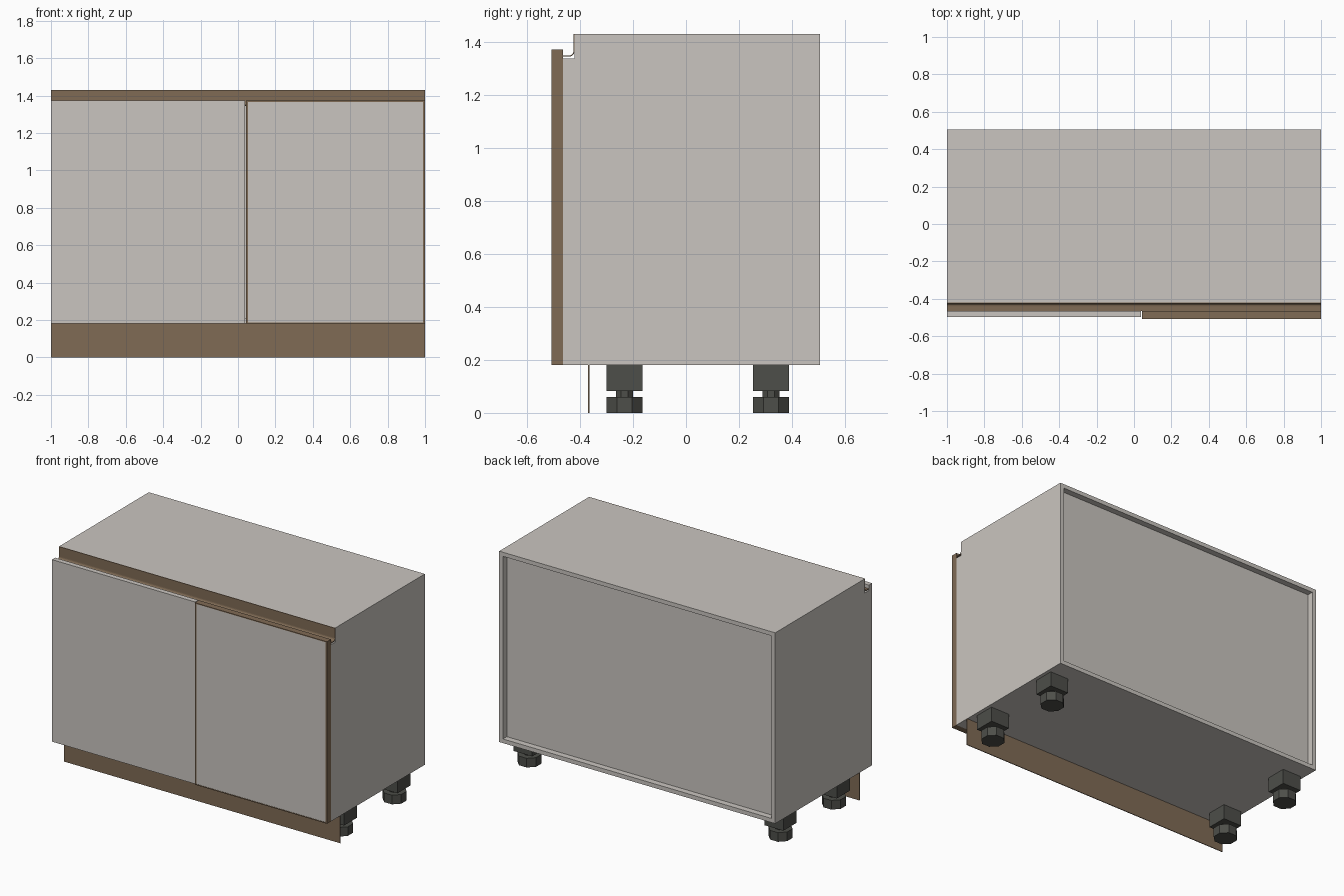
import bpy, bmesh, math
from mathutils import Matrix

if "Cube" in bpy.data.objects:
    bpy.data.objects.remove(bpy.data.objects["Cube"])


def material(name, rgb):
    m = bpy.data.materials.new(name)
    m.diffuse_color = (*rgb, 1)
    m.use_nodes = True
    m.node_tree.nodes["Principled BSDF"].inputs["Base Color"].default_value = m.diffuse_color
    return m


GREY = material("warm_grey_board", (0.59, 0.56, 0.525))
BROWN = material("bronze_brown", (0.216, 0.147, 0.091))
DARK = material("dark_foot_plastic", (0.075, 0.077, 0.067))


def finish(name, bm, mat):
    bmesh.ops.recalc_face_normals(bm, faces=bm.faces)
    me = bpy.data.meshes.new(name)
    bm.to_mesh(me)
    bm.free()
    me.materials.append(mat)
    ob = bpy.data.objects.new(name, me)
    bpy.context.collection.objects.link(ob)
    return ob


def add_box(bm, x, y, z):
    size = Matrix.Diagonal((x[1] - x[0], y[1] - y[0], z[1] - z[0], 1))
    mid = Matrix.Translation((sum(x) / 2, sum(y) / 2, sum(z) / 2))
    bmesh.ops.create_cube(bm, size=1, matrix=mid @ size)


def box(name, x, y, z, mat):
    bm = bmesh.new()
    add_box(bm, x, y, z)
    return finish(name, bm, mat)


def extrude_x(name, outline, x, mat):
    """Extrude a closed (y, z) outline along x."""
    bm = bmesh.new()
    face = bm.faces.new([bm.verts.new((x[0], y, z)) for y, z in outline])
    new = bmesh.ops.extrude_face_region(bm, geom=[face])["geom"]
    verts = [g for g in new if isinstance(g, bmesh.types.BMVert)]
    bmesh.ops.translate(bm, vec=(x[1] - x[0], 0, 0), verts=verts)
    return finish(name, bm, mat)


FRONT, BACK = -0.465, 0.505    # carcass depth
BASE, TOP = 0.18, 1.43         # carcass height
T = 0.027                      # board thickness
NOTCH_Y, NOTCH_Z = -0.421, 1.337
DOOR_TOP = 1.372

# Side panels with a notch for the handle channel
side = [(FRONT, BASE), (BACK, BASE), (BACK, TOP - T), (NOTCH_Y, TOP - T),
        (NOTCH_Y, NOTCH_Z), (FRONT, NOTCH_Z)]
extrude_x("left_side_panel", side, (-1, -1 + T), GREY)
extrude_x("right_side_panel", side, (1 - T, 1), GREY)

# Top, bottom and recessed back
box("top_panel", (-1, 1), (NOTCH_Y, BACK), (TOP - T, TOP), GREY)
box("bottom_panel", (-1 + T, 1 - T), (FRONT, BACK), (BASE, BASE + T), GREY)
box("back_panel", (-1 + T, 1 - T), (BACK - 0.05, BACK - 0.04),
    (BASE + T, TOP - T), GREY)

# Handle channel: thin sheet with a rounded inner corner
r, th = 0.016, 0.004
cy, cz = -0.425 - r, 1.349 + r
arc = [math.radians(-90 * i / 6) for i in range(7)]
inner = [(cy + r * math.cos(a), cz + r * math.sin(a)) for a in arc]
outer = [(cy + (r + th) * math.cos(a), cz + (r + th) * math.sin(a)) for a in arc]
channel = ([(-0.425, TOP)] + inner + [(FRONT, 1.349), (FRONT, 1.345)]
           + outer[::-1] + [(-0.421, TOP)])
extrude_x("handle_channel", channel, (-1, 1), BROWN)

# Left front panel
box("left_front_panel", (-1, 0.038), (-0.498, FRONT), (BASE, DOOR_TOP), GREY)

# Right door: brown frame around a grey panel
dx, dz, w = (0.042, 1.0), (BASE, DOOR_TOP), 0.011
dy = (-0.507, FRONT)
bm = bmesh.new()
for x in ((dx[0], dx[0] + w), (dx[1] - w, dx[1])):
    add_box(bm, x, dy, dz)
for z in ((dz[0], dz[0] + 0.006), (dz[1] - 0.006, dz[1])):
    add_box(bm, (dx[0] + w, dx[1] - w), dy, z)
finish("right_door_frame", bm, BROWN)
box("right_door_panel", (dx[0] + w, dx[1] - w), (-0.505, FRONT),
    (dz[0] + 0.006, dz[1] - 0.006), GREY)

# Kick board
box("kick_board", (-1, 1), (-0.37, -0.365), (0, BASE), BROWN)


# Adjustable feet: square block, octagonal stem and pad
def add_octagon(bm, x, y, z, width):
    mat = (Matrix.Translation((x, y, sum(z) / 2))
           @ Matrix.Rotation(math.pi / 8, 4, 'Z'))
    rad = width / 2 / math.cos(math.pi / 8)
    bmesh.ops.create_cone(bm, cap_ends=True, segments=8, radius1=rad,
                          radius2=rad, depth=z[1] - z[0], matrix=mat)


for x, side_name in ((-0.91, "left"), (0.91, "right")):
    for y, end_name in ((-0.232, "front"), (0.321, "back")):
        bm = bmesh.new()
        h = 0.0675
        add_box(bm, (x - h, x + h), (y - h, y + h), (0.083, BASE))
        add_octagon(bm, x, y, (0.05, 0.09), 0.064)
        add_octagon(bm, x, y, (0, 0.06), 2 * h)
        finish(f"{end_name}_{side_name}_foot", bm, DARK)
